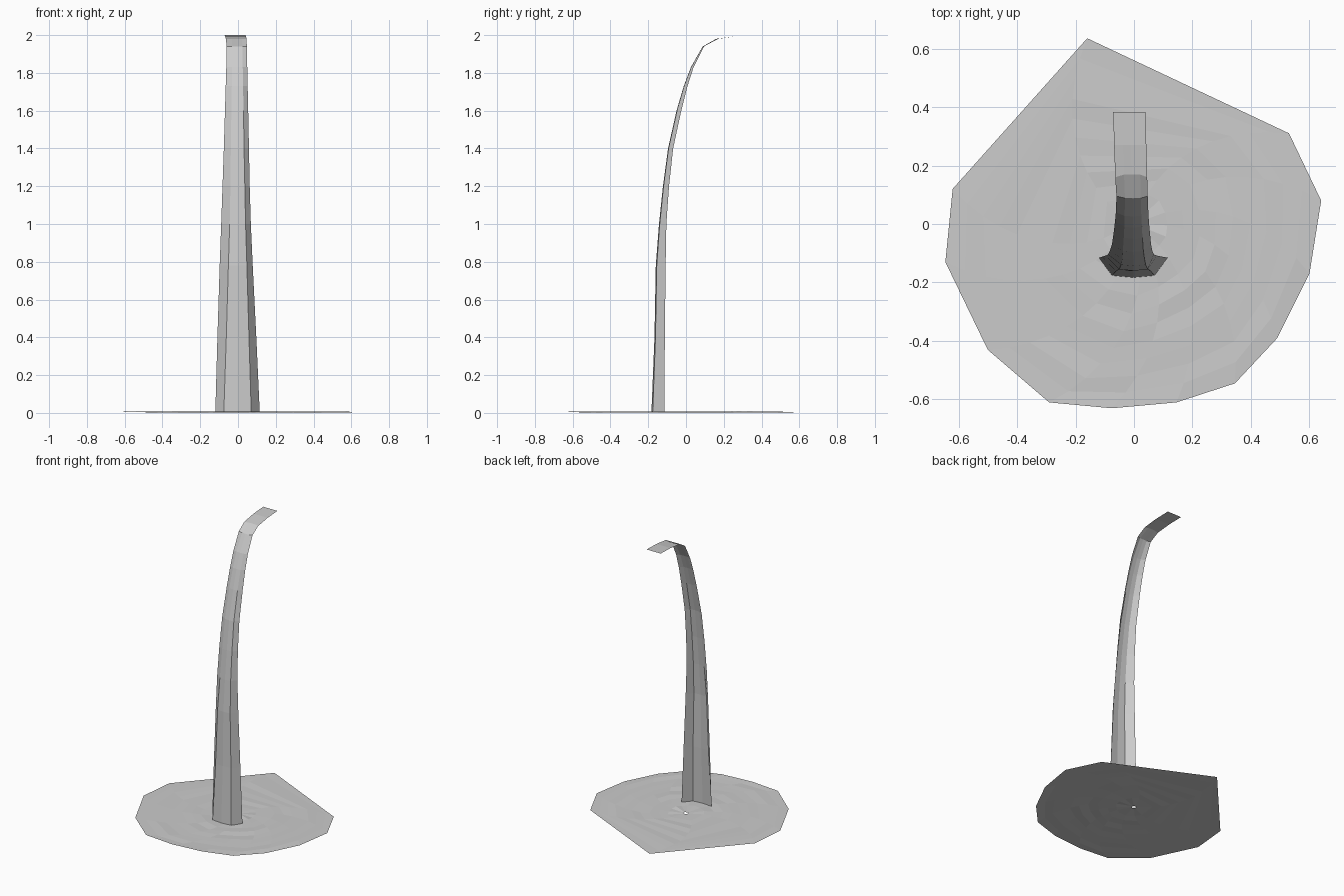
import bpy, bmesh, math, random

random.seed(4)


def make_object(name, bm):
    bmesh.ops.recalc_face_normals(bm, faces=bm.faces)
    mesh = bpy.data.meshes.new(name)
    bm.to_mesh(mesh)
    bm.free()
    obj = bpy.data.objects.new(name, mesh)
    bpy.context.collection.objects.link(obj)
    return obj


def loft(bm, rows, closed=False):
    rings = [[bm.verts.new(p) for p in row] for row in rows]
    for a, b in zip(rings, rings[1:]):
        n = len(a)
        for i in range(n if closed else n - 1):
            j = (i + 1) % n
            bm.faces.new((a[i], a[j], b[j], b[i]))


# Thin, slightly rippled irregular base with a small centre hole
outline = [(-0.16, 0.635), (0.53, 0.31), (0.64, 0.08), (0.60, -0.17),
           (0.49, -0.39), (0.345, -0.545), (0.145, -0.61), (-0.075, -0.63),
           (-0.29, -0.61), (-0.50, -0.43), (-0.645, -0.13), (-0.62, 0.12)]
rows = []
rings = 11
for k in range(rings):
    f = 1 - k / rings
    turn = 0.07 * k
    c, s = math.cos(turn), math.sin(turn)
    if k == rings - 1:
        f = 0.022
    rows.append([(f * (x * c - y * s), f * (x * s + y * c),
                  0.005 + random.uniform(-0.0025, 0.0025))
                 for x, y in outline])
bm = bmesh.new()
loft(bm, rows, closed=True)
make_object("base_sheet", bm)

# Tall channel-shaped blade that flattens and bends over at the top
# height, spine y, edge y, left edge, left crease, right crease, right edge
sections = [
    (0.005, -0.183, -0.115, -0.12, -0.075, 0.070, 0.115),
    (0.40, -0.167, -0.112, -0.109, -0.062, 0.058, 0.097),
    (0.78, -0.160, -0.108, -0.097, -0.051, 0.047, 0.078),
    (1.00, -0.143, -0.104, -0.089, -0.044, 0.040, 0.068),
    (1.20, -0.122, -0.090, -0.082, -0.040, 0.036, 0.062),
    (1.40, -0.095, -0.068, -0.075, -0.038, 0.032, 0.058),
    (1.60, -0.050, -0.025, -0.069, -0.035, 0.029, 0.054),
    (1.73, -0.012, 0.008, -0.065, -0.033, 0.027, 0.051),
    (1.83, 0.026, 0.040, -0.062, -0.032, 0.025, 0.049),
    (1.94, 0.088, 0.095, -0.060, -0.031, 0.023, 0.047),
    (1.98, 0.170, 0.160, -0.064, -0.034, 0.021, 0.045),
    (1.995, 0.270, 0.270, -0.068, -0.038, 0.018, 0.042),
    (2.00, 0.383, 0.383, -0.071, -0.042, 0.015, 0.039),
]
rows = []
for z, spine, edge, le, lc, rc, re in sections:
    crease = spine + 0.1 * (edge - spine)
    rows.append([(le, edge, z), (lc, crease, z), ((lc + rc) / 2, spine, z),
                 (rc, crease, z), (re, edge, z)])
bm = bmesh.new()
loft(bm, rows)
make_object("curved_blade", bm)
